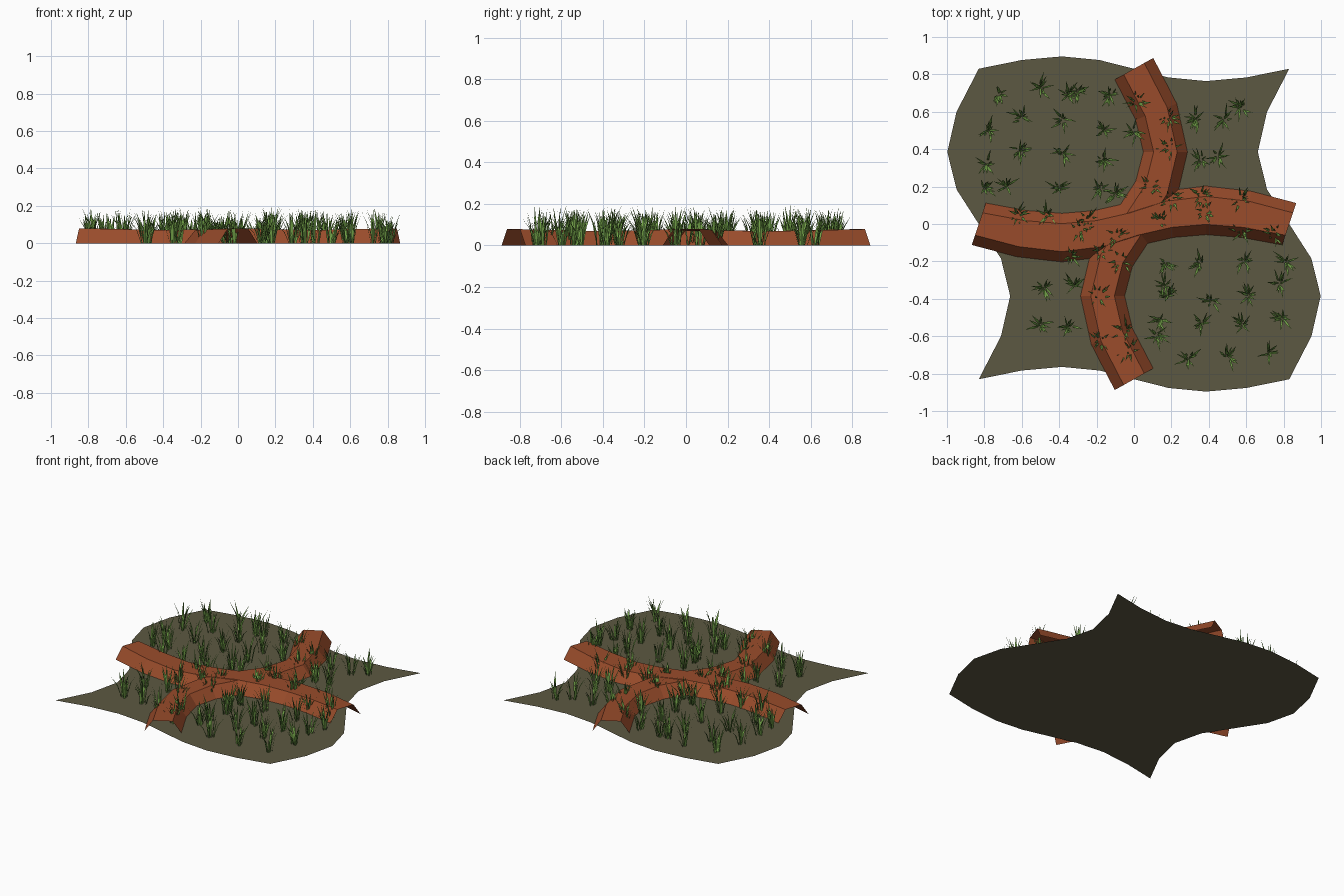
import bpy, bmesh, math, random
from mathutils import Vector

if "Cube" in bpy.data.objects:
    bpy.data.objects.remove(bpy.data.objects["Cube"])
random.seed(7)
H = 0.83  # half size of the tile before its edges are waved


def material(name, rgb):
    m = bpy.data.materials.new(name)
    m.diffuse_color = (*rgb, 1)
    m.use_nodes = True
    m.node_tree.nodes["Principled BSDF"].inputs["Base Color"].default_value = m.diffuse_color
    return m


olive = material("olive mud", (0.108, 0.099, 0.054))
clay = material("red clay", (0.32, 0.072, 0.024))
green = material("grass green", (0.17, 0.36, 0.065))


def finish(bm, name, mat):
    me = bpy.data.meshes.new(name)
    bm.to_mesh(me)
    bm.free()
    ob = bpy.data.objects.new(name, me)
    me.materials.append(mat)
    bpy.context.collection.objects.link(ob)
    return ob


# shared wave: distance along the tile and phase at nine stations
steps = [-H, -0.60, -0.385, -0.185, 0, 0.185, 0.385, 0.60, H]
phase = [math.pi * (i - 4) / 4 for i in range(9)]
waves = list(zip(steps, phase))

# muddy field: a flat square whose edges follow sine waves
bm = bmesh.new()
top = [(t, H - 0.066 * math.sin(p)) for t, p in waves]
right = [(H - 0.168 * math.sin(p), t) for t, p in reversed(waves)]
half = top[:-1] + right[:-1]
outline = half + [(-x, -y) for x, y in half]
f = bm.faces.new([bm.verts.new((x, y, 0)) for x, y in outline])
f.normal_update()
if f.normal.z < 0:
    f.normal_flip()
finish(bm, "muddy_field", olive)


# clay banks: open trapezoid shells swept along the same waves
def bank(name, amp, tilt, swell, along_x, lift):
    bm = bmesh.new()
    rings = []
    for t, p in waves:
        c = Vector((t, amp * math.sin(p), 0))
        side = Vector((-tilt * math.cos(p), 1, 0)).normalized()
        z = 0.073 + lift + 0.005 * math.cos(2 * p)
        w = swell * abs(math.sin(p))
        ring = []
        for off, h in ((-0.118 - w, 0), (-0.063 - w, z), (0.063 + w, z), (0.118 + w, 0)):
            q = c + side * off
            xy = (q.x, q.y) if along_x else (q.y, q.x)
            ring.append(bm.verts.new((*xy, h)))
        rings.append(ring)
    for a, b in zip(rings, rings[1:]):
        for i in range(3):
            q = [a[i], b[i], b[i + 1], a[i + 1]]
            bm.faces.new(q if along_x else q[::-1])
    finish(bm, name, clay)


bank("long_bank", 0.073, 0.33, 0.012, True, 0.002)
bank("cross_bank", 0.168, 0.56, 0.0, False, 0.0)

# grass tufts: x, y positions in hundredths, back half then front half
back = [
    (-72, 69), (-50, 73), (-35, 69), (-30, 71), (-13, 69), (1, 65),
    (-78, 50), (-60, 57), (-38, 56), (-16, 50), (0, 49), (18, 57), (33, 56), (48, 56), (57, 62),
    (-79, 32), (-61, 39), (-38, 38), (-16, 34), (19, 41), (36, 34), (45, 36),
    (-80, 19), (-68, 20), (-40, 19), (-18, 19), (-10, 16), (9, 20), (20, 14), (36, 15), (57, 13),
    (-62, 5), (-46, 5), (-25, 2), (-29, -3), (-9, -6), (14, 1), (38, 7), (57, -4), (75, -5),
]
front = [
    (-34, -17), (-18, -14), (-7, -20), (17, -21), (35, -21), (59, -20), (81, -20),
    (-48, -34), (-32, -33), (-19, -38), (16, -33), (18, -38), (41, -41), (61, -38), (78, -32),
    (-50, -54), (-35, -55), (-18, -62), (-5, -57), (14, -51), (36, -53), (58, -54), (79, -50),
    (-2, -68), (12, -60), (29, -72), (50, -71), (72, -69),
]


def blade(bm, base, ang, height, lean, width, inward):
    out = Vector((math.cos(ang), math.sin(ang), 0))
    wid = Vector((-out.y, out.x, 0)) * width / 2
    mid = base + out * lean * 0.4 + Vector((0, 0, height * 0.6))
    tip = base + out * lean + Vector((0, 0, height))
    a, b, c, d, e = [bm.verts.new(p) for p in
                     (base - wid * 0.7, base + wid * 0.7, mid + wid, mid - wid, tip)]
    for vs in ((a, b, c, d), (d, c, e)):
        bm.faces.new(vs[::-1] if inward else vs)


bm = bmesh.new()
for x, y in back + front:
    size = random.uniform(0.9, 1.08)
    for _ in range(14):
        ang = random.uniform(0, 2 * math.pi)
        r = random.uniform(0, 0.025)
        base = Vector((x / 100 + r * math.cos(ang), y / 100 + r * math.sin(ang), 0))
        blade(bm, base, ang + random.uniform(-0.6, 0.6),
              random.uniform(0.09, 0.185) * size,
              random.uniform(0.015, 0.07), random.uniform(0.008, 0.013),
              random.random() < 0.8)
finish(bm, "grass_tufts", green)
